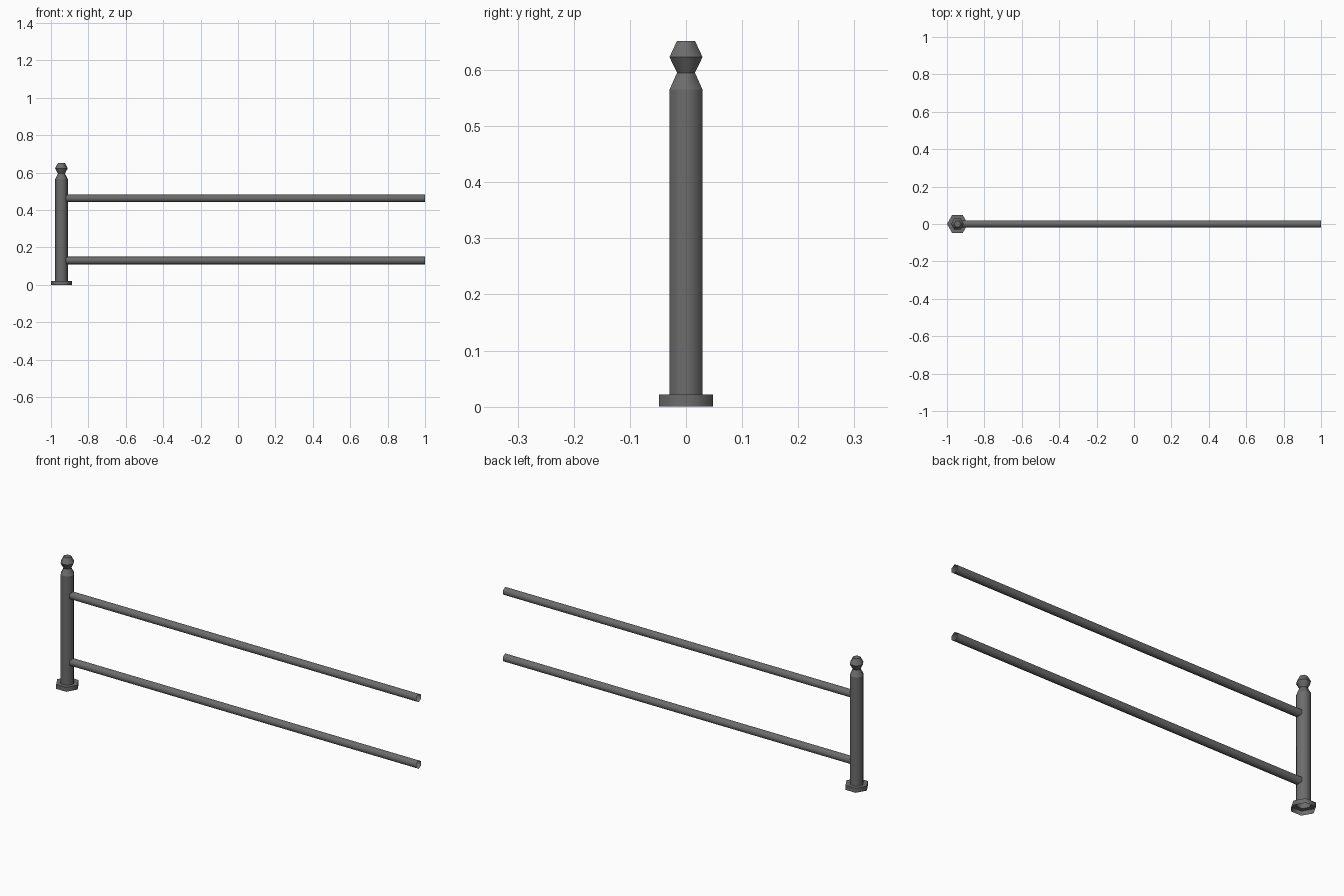
import bpy, bmesh
from math import cos, sin, pi

if "Cube" in bpy.data.objects:
    bpy.data.objects.remove(bpy.data.objects["Cube"])

SIDES = 6

# Dark painted iron
iron = bpy.data.materials.new("dark_iron")
iron.diffuse_color = (0.15, 0.15, 0.15, 1)
iron.use_nodes = True
iron.node_tree.nodes["Principled BSDF"].inputs["Base Color"].default_value = iron.diffuse_color


def lathe(name, profile, cap_top):
    """Sweep (radius, height) points around z; smooth around, crisp at rings."""
    bm = bmesh.new()
    rings = [[bm.verts.new((r * cos(2 * pi * i / SIDES),
                            r * sin(2 * pi * i / SIDES), z))
              for i in range(SIDES)] for r, z in profile]
    for a, b in zip(rings, rings[1:]):
        for i in range(SIDES):
            j = (i + 1) % SIDES
            bm.faces.new((a[i], a[j], b[j], b[i]))
    if cap_top:
        bm.faces.new(rings[-1])
    for f in bm.faces:
        f.smooth = True
    for ring in rings:
        for i in range(SIDES):
            bm.edges.get((ring[i - 1], ring[i])).smooth = False
    mesh = bpy.data.meshes.new(name)
    bm.to_mesh(mesh)
    bm.free()
    mesh.materials.append(iron)
    obj = bpy.data.objects.new(name, mesh)
    bpy.context.collection.objects.link(obj)
    return obj


# Post with hexagonal foot and turned finial, open underneath
post = lathe("fence_post", [(0.056, 0), (0.056, 0.022), (0.034, 0.022),
                            (0.034, 0.565), (0.0185, 0.595),
                            (0.034, 0.623), (0.0185, 0.652)], True)
post.location.x = -0.944

# Two open-ended rails running from the post along +x
for name, z in (("lower_rail", 0.13), ("upper_rail", 0.463)):
    rail = lathe(name, [(0.021, 0), (0.021, 1.93)], False)
    rail.location = (-0.93, 0, z)
    rail.rotation_euler.y = pi / 2
